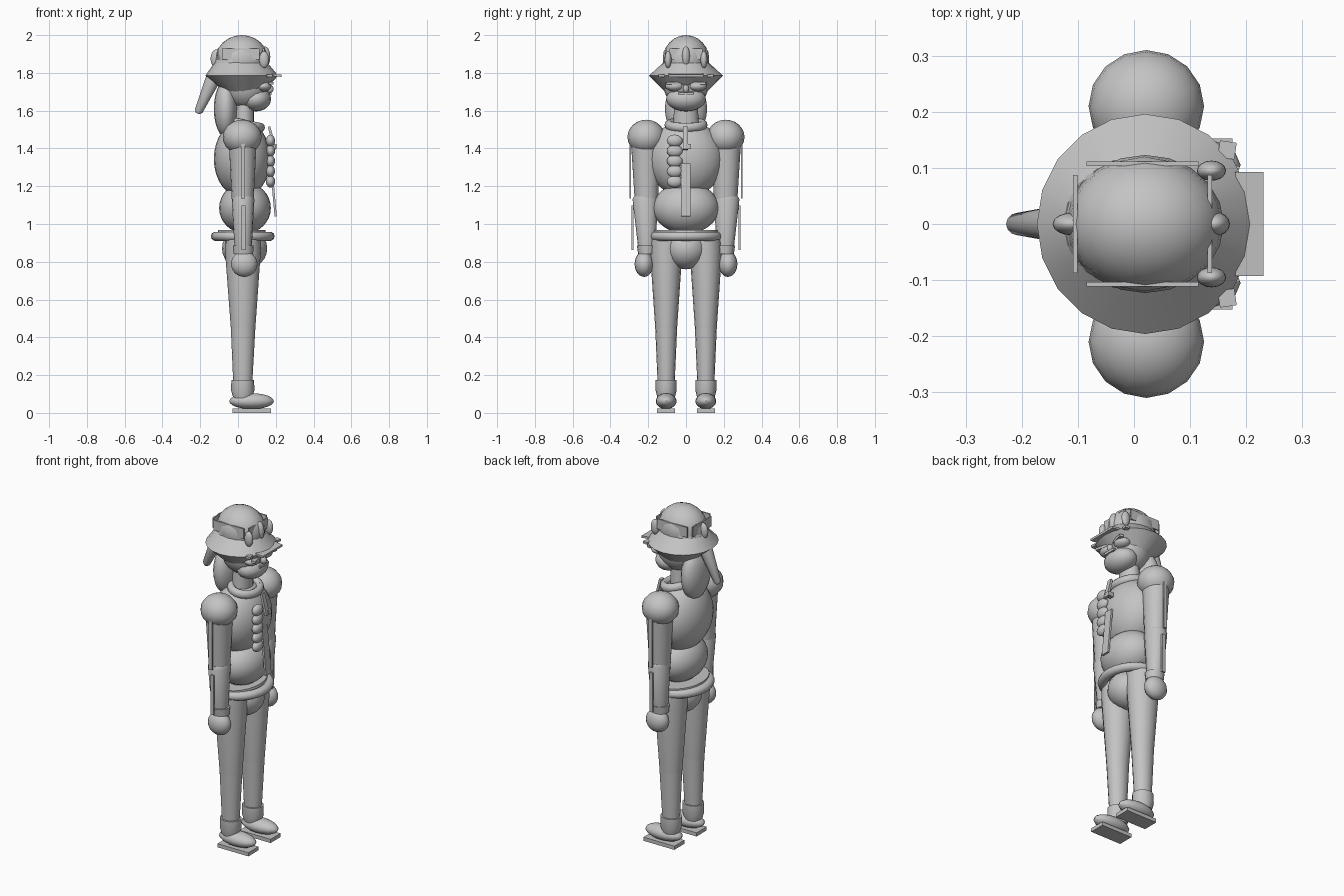
import bpy, bmesh, math
from mathutils import Vector, Matrix

grey = bpy.data.materials.new("grey")
grey.diffuse_color = (0.55, 0.55, 0.55, 1)


def finish(bm, name, smooth=True):
    mesh = bpy.data.meshes.new(name)
    bmesh.ops.recalc_face_normals(bm, faces=bm.faces)
    for f in bm.faces:
        f.smooth = smooth
    for e in bm.edges:
        if len(e.link_faces) == 2 and e.calc_face_angle(0) > math.radians(40):
            e.smooth = False
    bm.to_mesh(mesh)
    bm.free()
    mesh.materials.append(grey)
    ob = bpy.data.objects.new(name, mesh)
    bpy.context.collection.objects.link(ob)
    return ob


def ball(name, c, r, tilt=0, seg=16, rings=12):
    """Ellipsoid, tilted about y."""
    bm = bmesh.new()
    m = Matrix.Translation(c) @ Matrix.Rotation(tilt, 4, 'Y') @ Matrix.Diagonal((*r, 1))
    bmesh.ops.create_uvsphere(bm, u_segments=seg, v_segments=rings, radius=1, matrix=m)
    return finish(bm, name)


def box(name, c, size, tilt=0, turn=0):
    bm = bmesh.new()
    m = (Matrix.Translation(c) @ Matrix.Rotation(turn, 4, 'Z')
         @ Matrix.Rotation(tilt, 4, 'Y') @ Matrix.Diagonal((*size, 1)))
    bmesh.ops.create_cube(bm, size=1, matrix=m)
    return finish(bm, name, False)


def loft(name, rings, seg=16):
    """Skin through ellipses given as (centre x, centre y, z, radius x, radius y)."""
    bm = bmesh.new()
    loops = []
    for cx, cy, z, rx, ry in rings:
        loops.append([bm.verts.new((cx + rx * math.cos(2 * math.pi * i / seg),
                                    cy + ry * math.sin(2 * math.pi * i / seg), z))
                      for i in range(seg)])
    for a, b in zip(loops, loops[1:]):
        for i in range(seg):
            j = (i + 1) % seg
            bm.faces.new((a[i], a[j], b[j], b[i]))
    bm.faces.new(loops[0])
    bm.faces.new(loops[-1])
    return finish(bm, name)


def ring(name, c, rx, ry, tube, tube_z, tilt=0, seg=24, sides=10):
    """Elliptical torus."""
    bm = bmesh.new()
    m = Matrix.Translation(c) @ Matrix.Rotation(tilt, 4, 'Y')
    loops = []
    for i in range(seg):
        a = 2 * math.pi * i / seg
        loop = []
        for k in range(sides):
            b = 2 * math.pi * k / sides
            o = tube * math.cos(b)
            loop.append(bm.verts.new(m @ Vector(((rx + o) * math.cos(a), (ry + o) * math.sin(a),
                                                 tube_z * math.sin(b)))))
        loops.append(loop)
    for i in range(seg):
        p, q = loops[i], loops[(i + 1) % seg]
        for k in range(sides):
            n = (k + 1) % sides
            bm.faces.new((p[k], q[k], q[n], p[n]))
    return finish(bm, name)


# Torso
ball("chest", (0.022, 0, 1.345), (0.15, 0.2, 0.205), seg=24, rings=16)
ball("belly", (0.037, 0, 1.085), (0.137, 0.175, 0.135), seg=24, rings=16)
ball("pelvis", (0.035, 0, 0.87), (0.12, 0.115, 0.11))
loft("belt_band", [(0.02, 0, 0.935, 0.13, 0.175), (0.02, 0, 0.967, 0.125, 0.175)], 24)
ring("belt", (0.025, 0, 0.935), 0.142, 0.165, 0.027, 0.025)
loft("neck", [(0.03, 0, 1.5, 0.055, 0.07), (0.035, 0, 1.66, 0.05, 0.06)])
ring("collar", (0.05, 0, 1.525), 0.072, 0.092, 0.022, 0.025, 0.2)

# Limbs, both sides
for s, side in ((1, "left"), (-1, "right")):
    ball(side + "_shoulder", (0.022, s * 0.21, 1.46), (0.103, 0.1, 0.092))
    loft(side + "_upper_arm", [(0.025, s * 0.21, 1.13, 0.058, 0.062),
                               (0.025, s * 0.213, 1.46, 0.075, 0.08)])
    loft(side + "_forearm", [(0.027, s * 0.208, 0.87, 0.045, 0.045),
                             (0.027, s * 0.215, 1.13, 0.06, 0.068),
                             (0.027, s * 0.215, 1.145, 0.055, 0.06)])
    loft(side + "_cuff", [(0.028, s * 0.208, 0.84, 0.052, 0.045),
                          (0.028, s * 0.208, 0.885, 0.055, 0.052)])
    ball(side + "_hand", (0.033, s * 0.222, 0.788), (0.07, 0.05, 0.068))
    box(side + "_upper_arm_stripe", (0.027, s * 0.295, 1.285), (0.022, 0.01, 0.3))
    box(side + "_forearm_stripe", (0.03, s * 0.284, 0.98), (0.022, 0.01, 0.235))
    loft(side + "_thigh", [(0.027, s * 0.105, 0.45, 0.065, 0.058),
                           (0.026, s * 0.105, 0.86, 0.095, 0.086),
                           (0.025, s * 0.105, 0.94, 0.095, 0.083)])
    loft(side + "_shin", [(0.025, s * 0.105, 0.13, 0.049, 0.044),
                          (0.027, s * 0.105, 0.45, 0.065, 0.058)])
    loft(side + "_ankle", [(0.025, s * 0.105, 0.08, 0.05, 0.046),
                           (0.025, s * 0.105, 0.12, 0.062, 0.056),
                           (0.025, s * 0.105, 0.175, 0.06, 0.056)])
    ball(side + "_shoe", (0.072, s * 0.105, 0.062), (0.118, 0.055, 0.042))
    box(side + "_sole", (0.073, s * 0.105, 0.011), (0.205, 0.095, 0.022))

# Chest ornaments
for i in range(5):
    ball("braid_bead", (0.172, -0.06, 1.225 + i * 0.054), (0.024, 0.042, 0.032))
box("upper_sash", (0.18, -0.003, 1.455), (0.014, 0.028, 0.125), -0.25)
box("lower_sash", (0.187, -0.002, 1.18), (0.012, 0.05, 0.28), -0.09)
box("badge", (0.185, 0.013, 1.41), (0.035, 0.028, 0.025))

# Head and face
ball("head", (0.04, 0, 1.74), (0.125, 0.12, 0.13), seg=20)
ball("jaw", (0.095, 0, 1.662), (0.08, 0.105, 0.066))
ball("nose", (0.168, 0, 1.715), (0.02, 0.016, 0.022))
box("mouth", (0.172, 0, 1.69), (0.012, 0.08, 0.014))
for s in (1, -1):
    ball("cheek", (0.135, s * 0.06, 1.73), (0.042, 0.05, 0.028))
    box("brow", (0.165, s * 0.062, 1.745), (0.025, 0.09, 0.014), 0, -s * 0.25)
    box("visor_hinge", (0.166, s * 0.132, 1.785), (0.03, 0.03, 0.014), 0, -s * 0.15)

# Hair behind the neck and the tail
ball("back_hair", (-0.065, 0, 1.61), (0.063, 0.112, 0.15))
tail = loft("tail", [(0, 0, -0.115, 0.01, 0.01), (0, 0, -0.10, 0.022, 0.02),
                     (0, 0, 0.09, 0.04, 0.034)], 12)
tail.location = (-0.167, 0, 1.69)
tail.rotation_euler = (0, 0.42, 0)

# Hat
loft("brim", [(0.03, 0, 1.69, 0.09, 0.1), (0.02, 0, 1.785, 0.193, 0.196),
              (0.015, 0, 1.855, 0.14, 0.12)], 20)
loft("crown", [(0.015, 0, 1.84, 0.145, 0.122), (0.018, 0, 1.91, 0.125, 0.12),
               (0.02, 0, 1.935, 0.11, 0.105)], 16)
ball("dome", (0.02, 0, 1.87), (0.14, 0.123, 0.13), seg=20)
box("visor", (0.205, 0, 1.787), (0.05, 0.185, 0.012), 0.1)
for x in (-0.105, 0.135):
    box("crown_plate", (x, 0, 1.9), (0.008, 0.175, 0.06))
for y in (-0.107, 0.107):
    box("crown_plate", (0.015, y, 1.9), (0.2, 0.008, 0.06))
ball("front_plume", (0.143, 0, 1.885), (0.028, 0.022, 0.055))
ball("rear_plume", (-0.112, 0, 1.875), (0.033, 0.02, 0.05))
for s in (1, -1):
    ball("side_plume", (0.138, s * 0.095, 1.87), (0.026, 0.018, 0.045))
